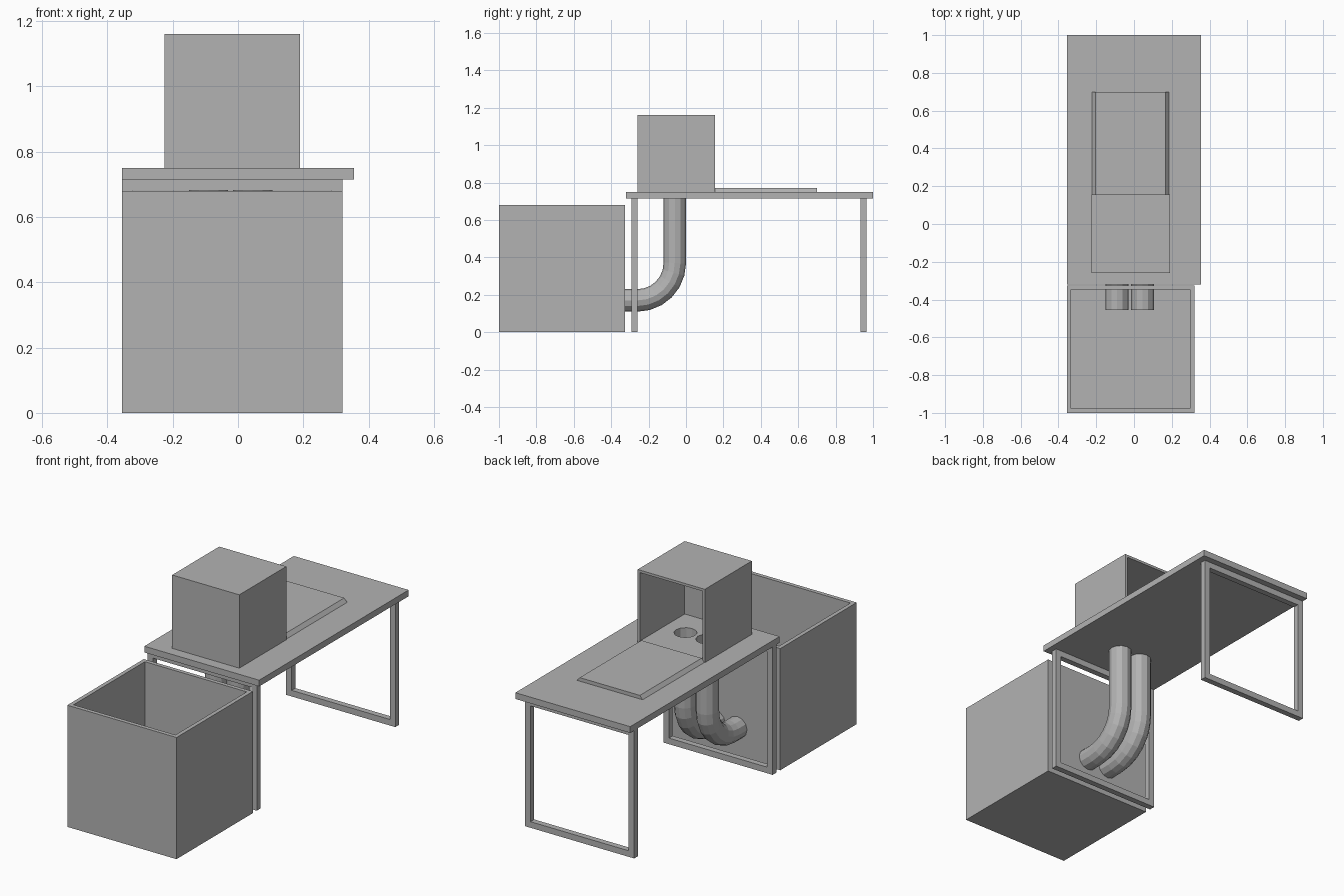
import bpy, bmesh, math
from mathutils import Vector, Matrix

cube = bpy.data.objects.get("Cube")
if cube:
    bpy.data.objects.remove(cube, do_unlink=True)

grey = bpy.data.materials.new("plain grey")
grey.use_nodes = True
COLOUR = (0.45, 0.45, 0.45, 1)
grey.diffuse_color = COLOUR
grey.node_tree.nodes["Principled BSDF"].inputs["Base Color"].default_value = COLOUR

PIPE_X = (-0.09, 0.045)
PIPE_Y, PIPE_Z, PIPE_R, BEND_R = -0.06, 0.17, 0.06, 0.2


def finish(name, bm):
    bmesh.ops.recalc_face_normals(bm, faces=bm.faces)
    mesh = bpy.data.meshes.new(name)
    bm.to_mesh(mesh)
    bm.free()
    mesh.materials.append(grey)
    obj = bpy.data.objects.new(name, mesh)
    bpy.context.collection.objects.link(obj)
    return obj


def add_box(bm, lo, hi):
    lo, hi = Vector(lo), Vector(hi)
    m = Matrix.Translation((lo + hi) / 2) @ Matrix.Diagonal((*(hi - lo), 1))
    return bmesh.ops.create_cube(bm, size=1, matrix=m)["verts"]


def block(name, lo, hi):
    bm = bmesh.new()
    add_box(bm, lo, hi)
    return finish(name, bm)


def open_box(name, lo, hi, wall, opening):
    """Hollow box with one open side, its rim as thick as its walls."""
    bm = bmesh.new()
    add_box(bm, lo, hi)
    bmesh.ops.recalc_face_normals(bm, faces=bm.faces)
    side = max(bm.faces, key=lambda f: f.normal.dot(Vector(opening)))
    bmesh.ops.inset_region(bm, faces=[side], thickness=wall)
    # push the inset face inwards, stopping one wall short of the far side
    axis = Vector(opening)
    depth = abs((Vector(hi) - Vector(lo)).dot(axis)) - wall
    new = bmesh.ops.extrude_discrete_faces(bm, faces=[side])["faces"][0]
    bmesh.ops.translate(bm, verts=new.verts, vec=-axis * depth)
    return finish(name, bm)


def frame(name, y0, y1):
    """Rectangular leg frame swept as a ring between two depths."""
    x0, x1, z0, z1, w = -0.355, 0.32, 0, 0.715, 0.034
    bm = bmesh.new()
    rings = []
    for y in (y0, y1):
        for d in (0, w):
            corners = ((x0 + d, z0 + d), (x1 - d, z0 + d), (x1 - d, z1 - d), (x0 + d, z1 - d))
            rings.append([bm.verts.new((x, y, z)) for x, z in corners])
    outer_a, inner_a, outer_b, inner_b = rings
    for p, q in ((outer_a, inner_a), (inner_a, inner_b), (inner_b, outer_b), (outer_b, outer_a)):
        for i in range(4):
            j = (i + 1) % 4
            bm.faces.new((p[i], p[j], q[j], q[i]))
    return finish(name, bm)


def drill(obj, centre, axis, length):
    """Cut a pipe-sized round hole through an object."""
    rot = Vector((0, 0, 1)).rotation_difference(Vector(axis)).to_matrix().to_4x4()
    bm = bmesh.new()
    bmesh.ops.create_cone(bm, cap_ends=True, segments=12, radius1=PIPE_R - 0.001,
                          radius2=PIPE_R - 0.001, depth=length,
                          matrix=Matrix.Translation(centre) @ rot)
    cutter = finish("hole_cutter", bm)
    cutter.hide_render = True
    mod = obj.modifiers.new("hole", "BOOLEAN")
    mod.operation, mod.solver, mod.object = "DIFFERENCE", "EXACT", cutter
    bpy.context.view_layer.objects.active = obj
    bpy.ops.object.modifier_apply(modifier=mod.name)
    bpy.data.objects.remove(cutter, do_unlink=True)


def pipe(name, x):
    """Faceted tube that drops from the table and bends into the bin."""
    cy, cz = PIPE_Y - BEND_R, PIPE_Z + BEND_R
    path = [(x, PIPE_Y, 0.716)]
    for i in range(7):
        a = math.radians(-15 * i)
        path.append((x, cy + BEND_R * math.cos(a), cz + BEND_R * math.sin(a)))
    path.append((x, -0.455, PIPE_Z))
    curve = bpy.data.curves.new(name, "CURVE")
    curve.dimensions = "3D"
    curve.bevel_depth, curve.bevel_resolution = PIPE_R, 4
    spline = curve.splines.new("POLY")
    spline.points.add(len(path) - 1)
    for point, co in zip(spline.points, path):
        point.co = (*co, 1)
    spline.use_smooth = False
    curve.materials.append(grey)
    obj = bpy.data.objects.new(name, curve)
    bpy.context.collection.objects.link(obj)


# Open-topped bin, table and hood
bin_box = open_box("bin", (-0.355, -1, 0), (0.32, -0.325, 0.68), 0.032, (0, 0, 1))
table_top = block("table_top", (-0.355, -0.32, 0.715), (0.355, 1, 0.75))
hood = open_box("hood", (-0.225, -0.26, 0.75), (0.19, 0.155, 1.16), 0.02, (0, 1, 0))

# Leg frames
frame("front_leg_frame", -0.291, -0.258)
frame("back_leg_frame", 0.932, 0.965)

# Feed tray with sloping sides
bm = bmesh.new()
for v in add_box(bm, (-0.222, 0.155, 0.75), (0.185, 0.7, 0.77)):
    if v.co.z > 0.76:
        v.co.x += 0.017 if v.co.x < 0 else -0.018
finish("feed_tray", bm)

# Pipes with their openings
for side, x in zip(("right", "left"), PIPE_X):
    drill(table_top, (x, PIPE_Y, 0.73), (0, 0, 1), 0.2)
    drill(hood, (x, PIPE_Y, 0.75), (0, 0, 1), 0.2)
    drill(bin_box, (x, -0.34, PIPE_Z), (0, 1, 0), 0.2)
    pipe(side + "_pipe", x)
